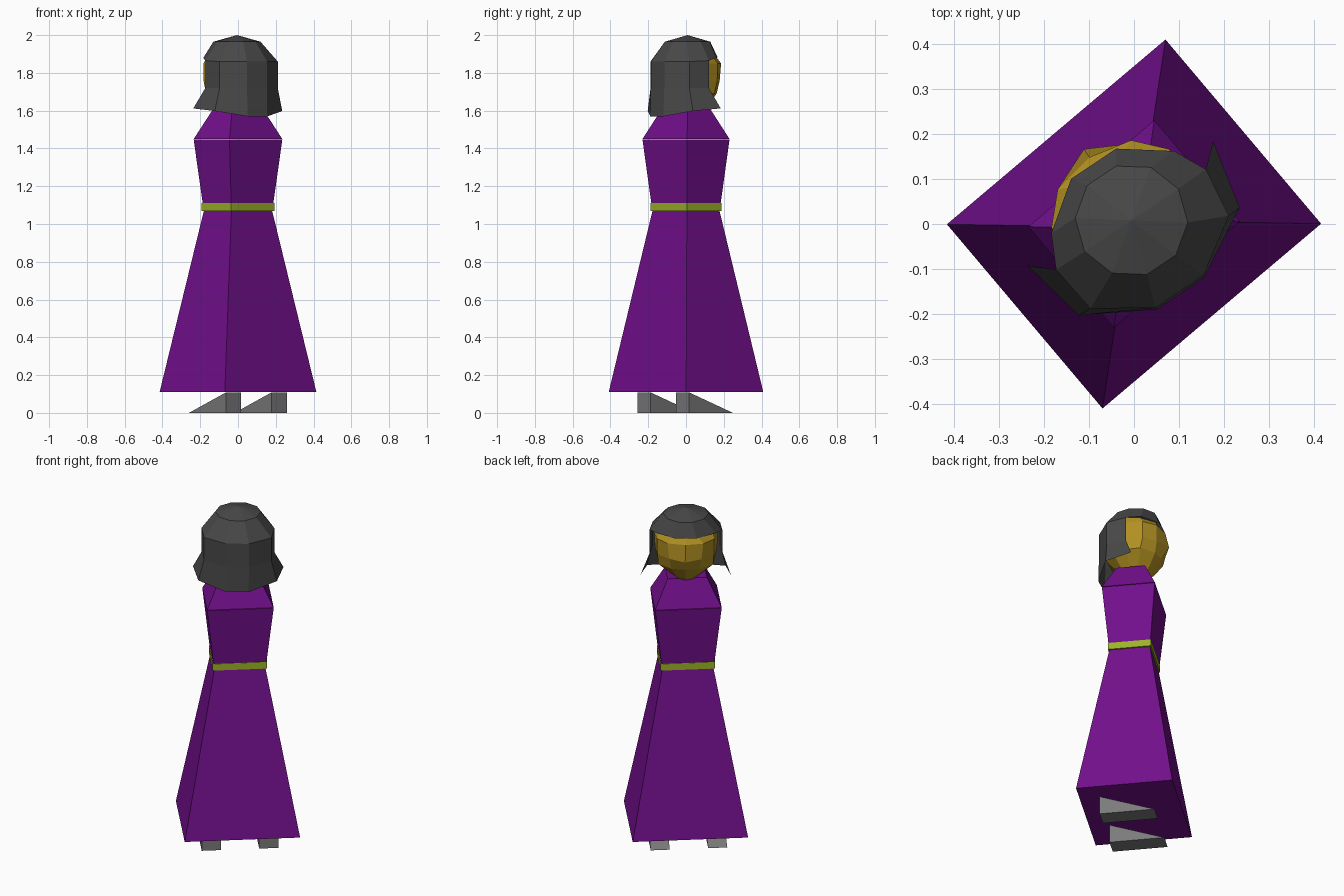
import bpy, bmesh, math

if "Cube" in bpy.data.objects:
    bpy.data.objects.remove(bpy.data.objects["Cube"], do_unlink=True)

BODY_TURN = math.radians(40.2)
HEAD_TURN = math.radians(33.8)


def material(name, rgb):
    m = bpy.data.materials.new(name)
    m.use_nodes = True
    col = (*rgb, 1.0)
    m.diffuse_color = col
    bsdf = next(n for n in m.node_tree.nodes if n.type == 'BSDF_PRINCIPLED')
    bsdf.inputs["Base Color"].default_value = col
    bsdf.inputs["Roughness"].default_value = 0.8
    return m


PURPLE = material("purple cloth", (0.168, 0.0048, 0.262))
OLIVE = material("olive belt", (0.337, 0.456, 0.021))
GOLD = material("gold skin", (0.44, 0.28, 0.016))
DARK = material("dark grey hair", (0.065, 0.065, 0.065))
GREY = material("grey shoes", (0.20, 0.20, 0.20))


def finish(name, bm, mat, turn):
    bmesh.ops.recalc_face_normals(bm, faces=bm.faces)
    me = bpy.data.meshes.new(name)
    bm.to_mesh(me)
    bm.free()
    me.materials.append(mat)
    ob = bpy.data.objects.new(name, me)
    ob.rotation_euler.z = turn
    bpy.context.collection.objects.link(ob)
    return ob


def loft(name, rings, mat, turn, closed=True, caps=True, apex=None):
    """Skin a stack of rings, bottom or top first; apex closes the first ring."""
    bm = bmesh.new()
    rows = [[bm.verts.new(p) for p in ring] for ring in rings]
    n = len(rows[0])
    for low, high in zip(rows, rows[1:]):
        for i in range(n if closed else n - 1):
            j = (i + 1) % n
            bm.faces.new((low[i], low[j], high[j], high[i]))
    if apex:
        tip = bm.verts.new(apex)
        for i in range(n):
            bm.faces.new((rows[0][i], rows[0][(i + 1) % n], tip))
    if caps:
        bm.faces.new(rows[0])
        bm.faces.new(rows[-1])
    return finish(name, bm, mat, turn)


def rect(a, b, z):
    return [(-a, -b, z), (a, -b, z), (a, b, z), (-a, b, z)]


def mirrored(half):
    """Half outline from front to back, completed on the other side."""
    return half + [(-x, y, z) for x, y, z in reversed(half) if x > 0]


# Robe
loft("skirt", [rect(.3175, .2675, .11), rect(.141, .113, 1.07)], PURPLE, BODY_TURN)
loft("belt", [rect(.15, .12, 1.07), rect(.15, .12, 1.11)], OLIVE, BODY_TURN)
loft("bodice", [rect(.146, .117, 1.11), rect(.183, .147, 1.447)], PURPLE, BODY_TURN)
loft("shoulders", [rect(.183, .147, 1.45), rect(.108, .08, 1.605)], PURPLE, BODY_TURN)

# Wedge shoes, tall at the heel and flat at the toe
for side, x in (("right", -.161), ("left", .155)):
    bm = bmesh.new()
    w, heel, toe = .0525, -.155, .15
    ends = []
    for dx in (-w, w):
        tri = [bm.verts.new((x + dx, y, z)) for y, z in ((heel, 0), (toe, 0), (heel, .109))]
        bm.faces.new(tri)
        ends.append(tri)
    for i in range(3):
        j = (i + 1) % 3
        bm.faces.new((ends[0][i], ends[0][j], ends[1][j], ends[1][i]))
    finish(side + "_shoe", bm, GREY, BODY_TURN)

# Head, with the nose as the ridge point of the middle ring
head_rings = [
    (1.885, [(0, .148), (.07, .145), (.145, .075), (.165, 0), (.15, -.09), (.055, -.15)]),
    (1.85, [(0, .178), (.098, .158), (.157, .095), (.175, 0), (.16, -.09), (.06, -.16)]),
    (1.755, [(0, .2), (.088, .155), (.155, .095), (.17, 0), (.155, -.09), (.06, -.16)]),
    (1.69, [(0, .155), (.077, .143), (.15, .08), (.155, 0), (.14, -.08), (.05, -.14)]),
    (1.62, [(0, .115), (.05, .1), (.083, .05), (.08, 0), (.07, -.05), (.03, -.07)]),
    (1.59, [(0, .08), (.03, .07), (.05, .03), (.05, 0), (.05, -.03), (.02, -.04)]),
]
loft("head", [mirrored([(x, y, z) for x, y in half]) for z, half in head_rings],
     GOLD, HEAD_TURN)

# Hair cap: ten-sided shallow dome
crown = [(.125 * math.sin(a), .01 + .125 * math.cos(a), 1.965)
         for a in (math.radians(18 + 36 * i) for i in range(5))]
brim = [(.06, .161, 1.882), (.164, .085, 1.88), (.2, .012, 1.865),
        (.185, -.102, 1.86), (.064, -.181, 1.86)]
loft("hair_cap", [mirrored(crown), mirrored(brim)], DARK, HEAD_TURN,
     caps=False, apex=(0, .01, 2.0))

# Hanging hair: open sheet around the back, flaring at the sides
top = brim[2:]
mid = [(x, y, 1.72) for x, y, z in top]
hem = [(.248, .055, 1.612), (.215, -.1, 1.598), (.062, -.186, 1.57)]
loft("hanging_hair", [mirrored(r) for r in (top, mid, hem)], DARK, HEAD_TURN,
     closed=False, caps=False)
